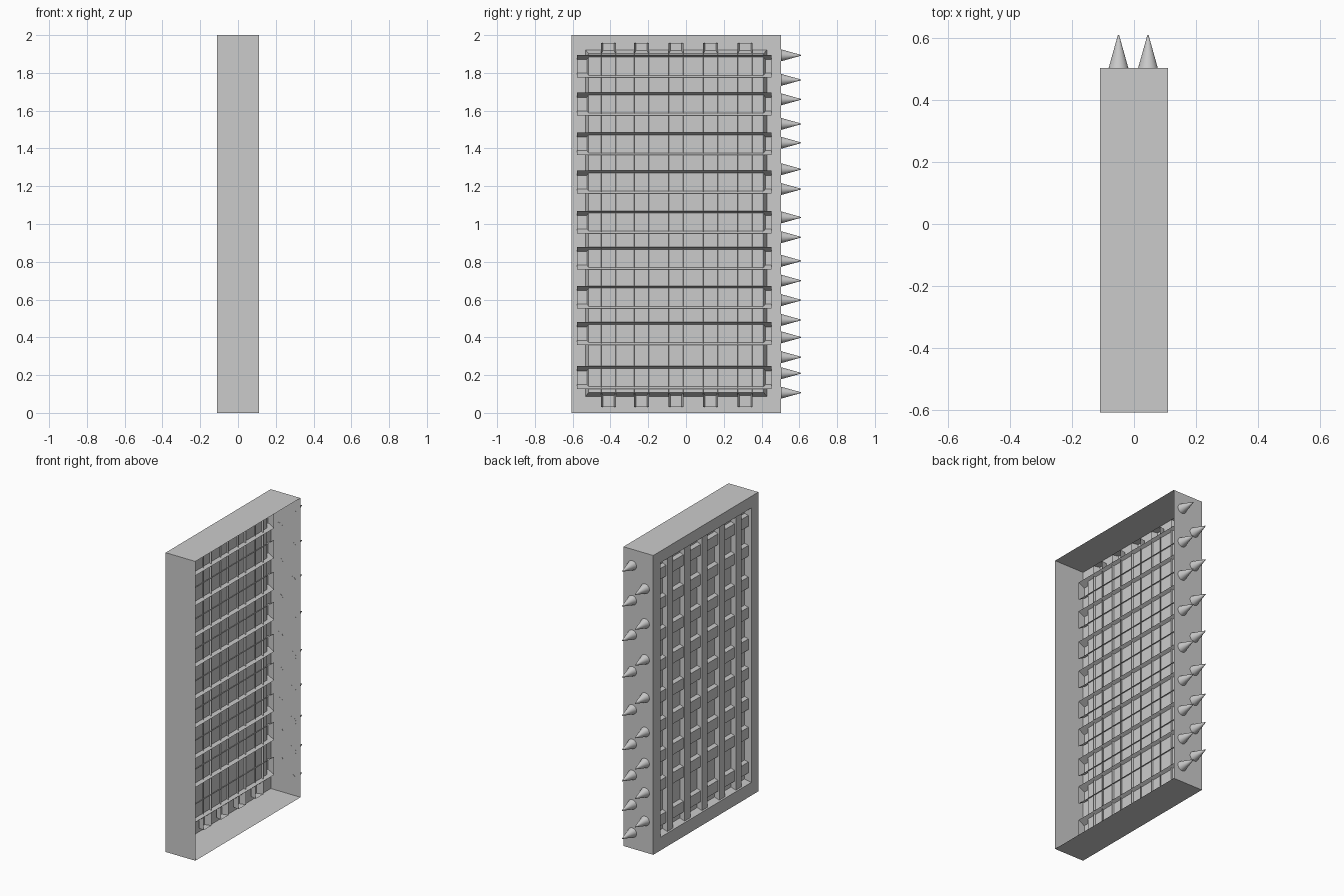
import bpy
import bmesh
from math import pi
from mathutils import Matrix

cube = bpy.data.objects.get("Cube")
if cube:
    bpy.data.objects.remove(cube, do_unlink=True)

grey = bpy.data.materials.new("plain_grey")
grey.use_nodes = True
colour = (0.6, 0.6, 0.6, 1)
grey.diffuse_color = colour
grey.node_tree.nodes["Principled BSDF"].inputs["Base Color"].default_value = colour


def finish(bm, name):
    bmesh.ops.recalc_face_normals(bm, faces=bm.faces[:])
    mesh = bpy.data.meshes.new(name)
    bm.to_mesh(mesh)
    bm.free()
    mesh.materials.append(grey)
    obj = bpy.data.objects.new(name, mesh)
    bpy.context.collection.objects.link(obj)
    return obj


def shell(name, sections):
    """Loft rectangles (x, y centre, z centre, half y, half z); cap the last one."""
    bm = bmesh.new()
    rings = []
    for x, y, z, hy, hz in sections:
        corners = ((-1, -1), (1, -1), (1, 1), (-1, 1))
        rings.append([bm.verts.new((x, y + a * hy, z + b * hz)) for a, b in corners])
    for r, s in zip(rings, rings[1:]):
        for i in range(4):
            j = (i + 1) % 4
            bm.faces.new((r[i], r[j], s[j], s[i]))
    bm.faces.new(rings[-1])
    return finish(bm, name)


# Open tray: thin walls, flat border and a recessed panel
MID = -0.052
shell("tray", [
    (0.11, MID, 1, 0.555, 1),
    (-0.11, MID, 1, 0.555, 1),
    (-0.11, MID, 1.005, 0.48, 0.917),
    (-0.072, MID, 1.005, 0.463, 0.897),
])

# Hollow upright slats, tapering towards the outside and piercing the panel
for n, y in enumerate((-0.41, -0.236, -0.053, 0.13, 0.313)):
    shell(f"upright_slat_{n + 1}", [
        (-0.06, y, 0.995, 0.04, 0.963),
        (-0.102, y, 0.995, 0.03, 0.963),
    ])

# Hollow cross slats, set a little further in
for n, z in enumerate((0.187, 0.42, 0.612, 0.818, 1.01, 1.222, 1.424, 1.635, 1.835)):
    shell(f"cross_slat_{n + 1}", [
        (-0.05, -0.062, z, 0.515, 0.06),
        (-0.094, -0.062, z, 0.515, 0.036),
    ])

# Two staggered rows of spikes on the back edge
heights = (1.893, 1.763, 1.66, 1.53, 1.43, 1.29, 1.185, 1.035, 0.93,
           0.805, 0.70, 0.597, 0.492, 0.40, 0.295, 0.21, 0.107)
for n, z in enumerate(heights):
    bm = bmesh.new()
    bmesh.ops.create_cone(bm, cap_ends=True, segments=24, radius1=0.032,
                          radius2=0.002, depth=0.107)
    place = Matrix.Translation((-0.05 if n % 2 else 0.045, 0.5555, z))
    bm.transform(place @ Matrix.Rotation(-pi / 2, 4, "X"))
    spike = finish(bm, f"spike_{n + 1}")
    for face in spike.data.polygons:
        face.use_smooth = len(face.vertices) == 4
